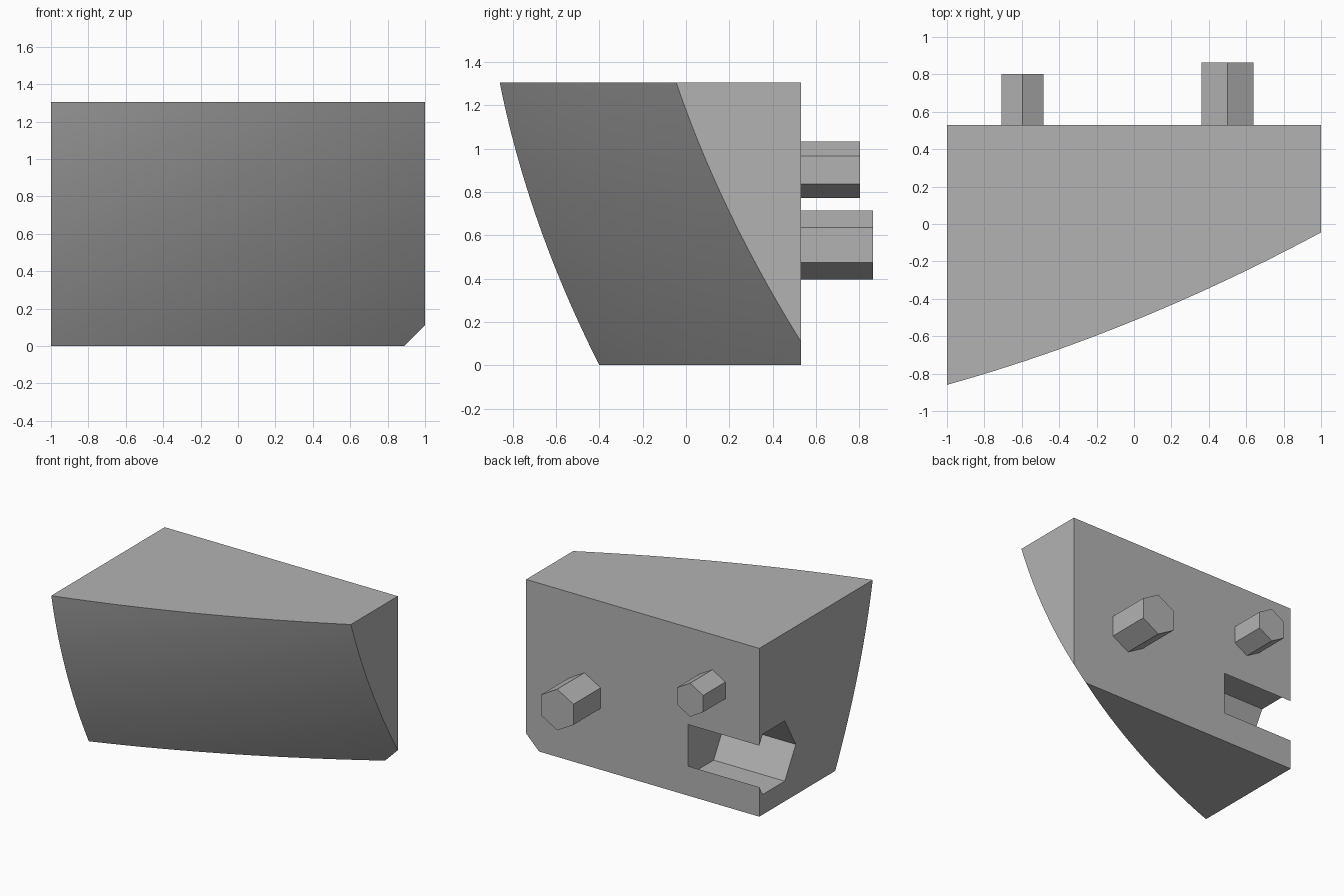
import bpy, bmesh, math
from mathutils import Matrix

cube = bpy.data.objects.get("Cube")
if cube:
    bpy.data.objects.remove(cube, do_unlink=True)

HEIGHT, BACK = 1.305, 0.53

grey = bpy.data.materials.new("plain grey")
grey.use_nodes = True
colour = (0.45, 0.45, 0.45, 1)
grey.diffuse_color = colour
grey.node_tree.nodes["Principled BSDF"].inputs["Base Color"].default_value = colour


def add_object(name, bm):
    bmesh.ops.recalc_face_normals(bm, faces=bm.faces)
    mesh = bpy.data.meshes.new(name)
    bm.to_mesh(mesh)
    bm.free()
    mesh.materials.append(grey)
    obj = bpy.data.objects.new(name, mesh)
    bpy.context.collection.objects.link(obj)
    return obj


def hex_prism(name, radius, length, centre, axis):
    """Six-sided bar centred on a point, lying along the x or y axis."""
    bm = bmesh.new()
    bmesh.ops.create_cone(bm, cap_ends=True, segments=6, radius1=radius,
                          radius2=radius, depth=length)
    turn = (Matrix.Rotation(math.pi / 2, 4, "Y") @ Matrix.Rotation(math.pi / 6, 4, "Z")
            if axis == "X" else Matrix.Rotation(math.pi / 2, 4, "X"))
    # make the corners point up for pegs and sideways for the socket
    top = max((turn @ v.co).z for v in bm.verts)
    wants_point = axis == "Y"
    if (abs(top - radius) < 1e-4) != wants_point:
        turn = turn @ Matrix.Rotation(math.pi / 6, 4, "Z")
    bm.transform(Matrix.Translation(centre) @ turn)
    return add_object(name, bm)


def front_y(x, z):
    """Depth of the bulging, slanted front at a given width and height."""
    t = z / HEIGHT
    low = 0.03 + 0.5 * x + 0.07 * x * x
    high = -0.517 + 0.4075 * x + 0.0645 * x * x
    return low + (high - low) * t - 0.2 * t * (1 - t)


# Block: a flat grid pulled to the curved front, extruded back and sliced flat
bm = bmesh.new()
bmesh.ops.create_grid(bm, x_segments=24, y_segments=24, size=1)
for v in bm.verts:
    x, z = v.co.x, (v.co.y + 1) / 2 * HEIGHT
    v.co = (x, front_y(x, z), z)
extruded = bmesh.ops.extrude_face_region(bm, geom=bm.faces[:], use_keep_orig=True)
for item in extruded["geom"]:
    if isinstance(item, bmesh.types.BMVert):
        item.co.y = 1.0
cut = bmesh.ops.bisect_plane(bm, geom=bm.verts[:] + bm.edges[:] + bm.faces[:],
                             plane_co=(0, BACK, 0), plane_no=(0, 1, 0), clear_outer=True)
rim = [e for e in cut["geom_cut"] if isinstance(e, bmesh.types.BMEdge)]
bmesh.ops.contextual_create(bm, geom=rim)
block = add_object("curved_block", bm)

# Six-sided socket cut into the back corner
socket = hex_prism("socket_cutter", 0.27, 0.81, (-0.795, 0.353, 0.39), "X")
socket.hide_render = True
socket.hide_viewport = True
socket.display_type = "WIRE"
cutter = block.modifiers.new("socket", "BOOLEAN")
cutter.operation = "DIFFERENCE"
cutter.solver = "EXACT"
cutter.object = socket
bpy.context.view_layer.objects.active = block
block.select_set(True)
bpy.ops.object.modifier_apply(modifier=cutter.name)
bpy.data.objects.remove(socket, do_unlink=True)
bpy.ops.object.shade_smooth_by_angle(angle=math.radians(20))

# Pegs standing out of the back, sunk slightly into the block
for name, x, z, radius, tip in (("small_peg", -0.597, 0.902, 0.13, 0.803),
                                ("large_peg", 0.5, 0.555, 0.16, 0.863)):
    start = BACK - 0.02
    hex_prism(name, radius, tip - start, (x, (start + tip) / 2, z), "Y")
